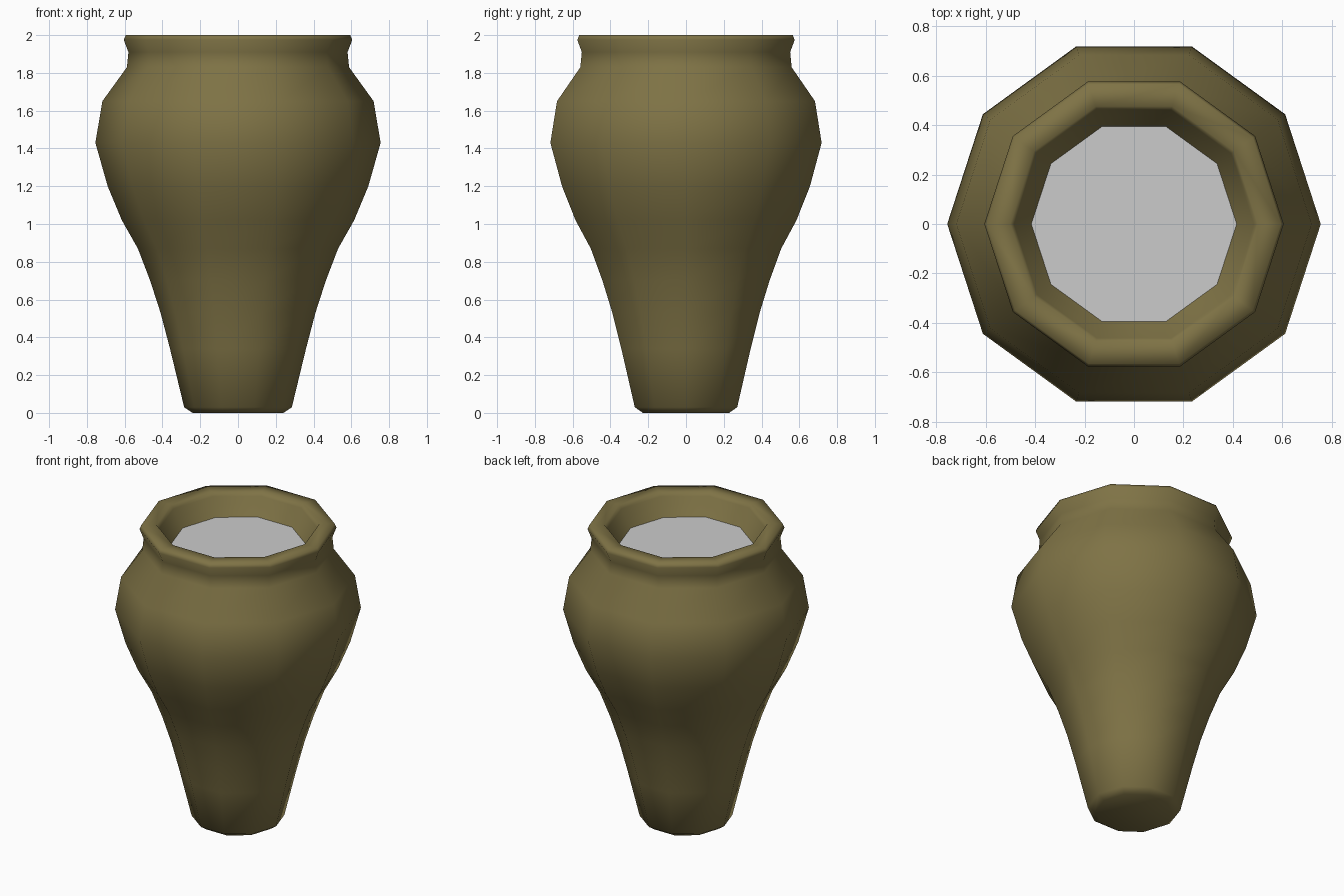
import bpy, math

if "Cube" in bpy.data.objects:
    bpy.data.objects.remove(bpy.data.objects["Cube"])

SIDES = 10

def material(name, color):
    m = bpy.data.materials.new(name)
    m.diffuse_color = color
    m.use_nodes = True
    m.node_tree.nodes["Principled BSDF"].inputs["Base Color"].default_value = m.diffuse_color
    return m

def lathe(name, profile, cap_start=False, cap_end=False):
    """Spin (radius, z) points into a ten-sided body."""
    verts = [(r * math.cos(math.tau * i / SIDES), r * math.sin(math.tau * i / SIDES), z)
             for r, z in profile for i in range(SIDES)]
    faces = []
    for k in range(len(profile) - 1):
        for i in range(SIDES):
            a, b = k * SIDES + i, k * SIDES + (i + 1) % SIDES
            faces.append((a, b, b + SIDES, a + SIDES))
    if cap_start:
        faces.append(tuple(reversed(range(SIDES))))
    if cap_end:
        faces.append(tuple(range(len(verts) - SIDES, len(verts))))
    mesh = bpy.data.meshes.new(name)
    mesh.from_pydata(verts, [], faces)
    mesh.update()
    obj = bpy.data.objects.new(name, mesh)
    bpy.context.collection.objects.link(obj)
    return obj

# Vase wall: foot, belly, neck, rim and the inside of the mouth
wall = [(0.24, 0), (0.285, 0.03), (0.36, 0.34), (0.41, 0.53), (0.465, 0.70),
        (0.53, 0.87), (0.615, 1.02), (0.69, 1.20), (0.755, 1.43), (0.718, 1.65),
        (0.588, 1.83), (0.58, 1.91), (0.605, 1.975), (0.594, 2.0),
        (0.50, 2.0), (0.485, 1.975), (0.445, 1.91), (0.415, 1.865)]
vase = lathe("vase_body", wall, cap_start=True)
vase.data.materials.append(material("glazed_clay", (0.21, 0.17, 0.06, 1)))
vase.data.polygons.foreach_set("use_smooth", [True] * len(vase.data.polygons))

# Grey filling closing the mouth
lathe("mouth_filling", [(0.415, 1.865)], cap_end=True)
